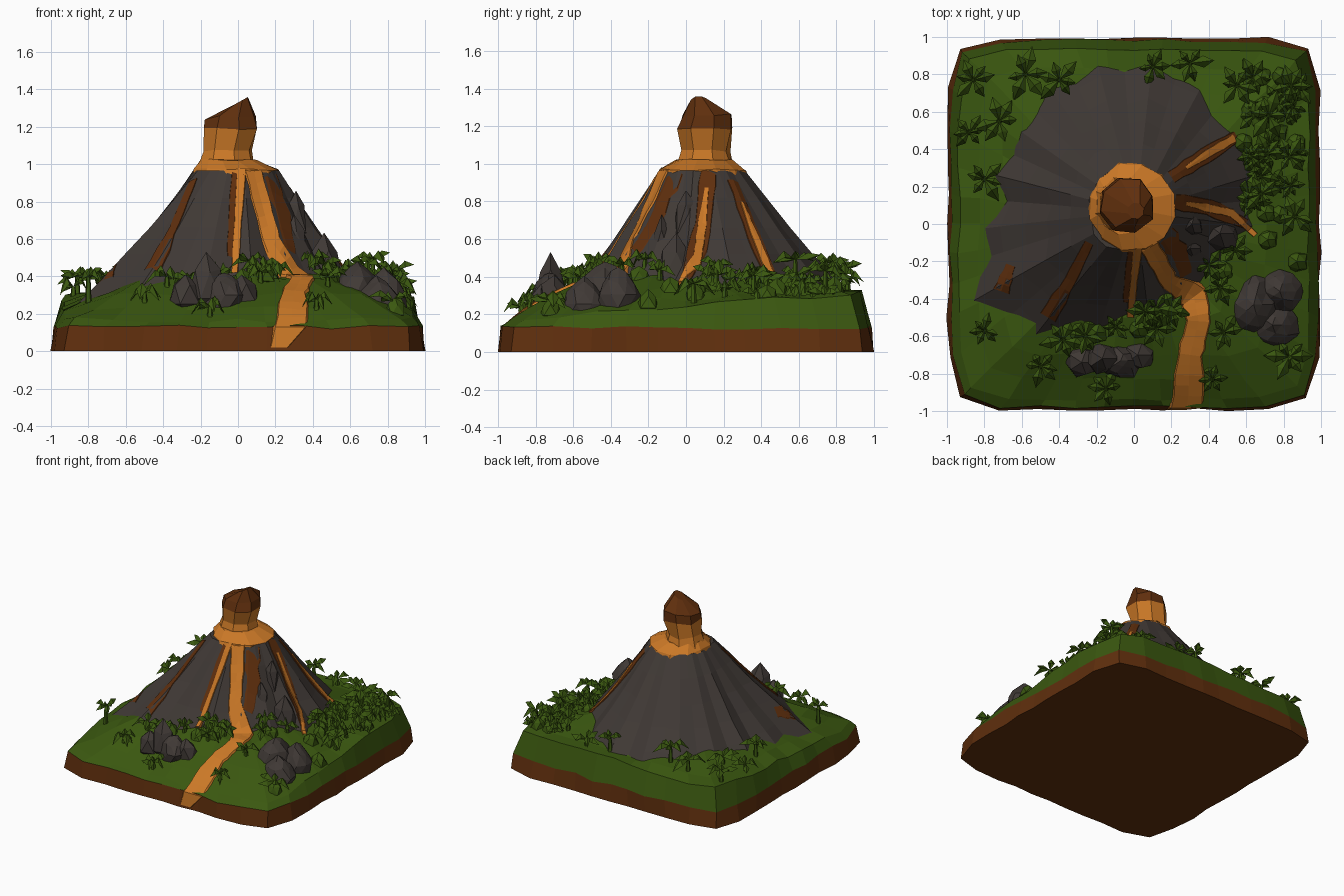
import bpy, bmesh, math, random
from mathutils import Vector, Matrix
from mathutils.bvhtree import BVHTree

if "Cube" in bpy.data.objects:
    bpy.data.objects.remove(bpy.data.objects["Cube"])

random.seed(7)
R = random.uniform


def mat(name, c):
    m = bpy.data.materials.new(name)
    m.diffuse_color = (*c, 1)
    m.use_nodes = True
    m.node_tree.nodes["Principled BSDF"].inputs["Base Color"].default_value = m.diffuse_color
    return m


GRASS = mat("grass_green", (0.043, 0.097, 0.005))
EARTH = mat("earth_brown", (0.115, 0.028, 0.004))
ROCK = mat("rock_grey", (0.051, 0.041, 0.036))
LAVA = mat("lava_orange", (0.60, 0.19, 0.02))


def finish(bm, name, mats):
    bmesh.ops.recalc_face_normals(bm, faces=bm.faces)
    me = bpy.data.meshes.new(name)
    bm.to_mesh(me)
    for m in mats:
        me.materials.append(m)
    ob = bpy.data.objects.new(name, me)
    bpy.context.collection.objects.link(ob)
    return ob


def loft(bm, rings, top=True, bottom=True, index=lambda i: 0):
    vs = [[bm.verts.new(p) for p in r] for r in rings]
    n = len(vs[0])
    for i in range(len(vs) - 1):
        for k in range(n):
            j = (k + 1) % n
            f = bm.faces.new((vs[i][k], vs[i][j], vs[i + 1][j], vs[i + 1][k]))
            f.material_index = index(i)
    if bottom:
        bm.faces.new(vs[0][::-1])
    if top:
        bm.faces.new(vs[-1]).material_index = index(len(vs) - 2)


# Square slab of earth with a grassy top that rises toward the middle
def square(a, s, corner=10):
    c, d = math.cos(a), math.sin(a)
    k = (abs(c) ** corner + abs(d) ** corner) ** (-1 / corner)
    return s * k * c, s * k * d


N = 40
rings = []
for s, z in ((0.995, 0), (0.98, 0.13), (0.935, None), (0.83, None), (0.7, None), (0.5, None), (0.25, None)):
    ring = []
    for k in range(N):
        x, y = square(2 * math.pi * k / N, s)
        edge = 0.24 + 0.08 * y
        h = edge + (0.40 - edge) * min(1, (0.935 - s) / 0.4) + R(-0.015, 0.015)
        zz = h if z is None else z + (R(-0.012, 0.012) if z else 0)
        j = 0.01
        ring.append((x + R(-j, j), y + R(-j, j), zz))
    rings.append(ring)
ground_bm = bmesh.new()
loft(ground_bm, rings, index=lambda i: 0 if i == 0 else 1)
finish(ground_bm, "ground_slab", [EARTH, GRASS])


# Ribbed volcano cone, its foot bulging in some directions
def lobe(a, deg, p):
    return max(0, math.cos(a - math.radians(deg))) ** p


cone_bm = bmesh.new()
M = 32
ribs = [R(-0.02, 0.02) + (0.02 if k % 2 else -0.02) for k in range(M)]
rings = []
for z, r in ((0.25, 0.79), (0.38, 0.68), (0.52, 0.56), (0.66, 0.45), (0.82, 0.335), (0.965, 0.232)):
    t = (z - 0.3) / 0.66
    cx, cy = -0.05 + 0.04 * t, 0.125 - 0.04 * t
    ring = []
    for k in range(M):
        a = 2 * math.pi * k / M
        bulge = 0.15 * lobe(a, 225, 8) - 0.05 * lobe(a, 180, 8) - 0.07 * lobe(a, 275, 8) - 0.07 * lobe(a, 325, 6)
        rr = r + (ribs[k] + bulge) * (1.1 - t) + R(-0.006, 0.006)
        ring.append((cx + rr * math.cos(a), cy + rr * math.sin(a), z))
    rings.append(ring)
loft(cone_bm, rings)
finish(cone_bm, "volcano_cone", [ROCK])
trees = [BVHTree.FromBMesh(b) for b in (ground_bm, cone_bm)]


def ground(x, y):
    hits = [t.ray_cast(Vector((x, y, 3)), Vector((0, 0, -1)))[0] for t in trees]
    return max((h.z for h in hits if h), default=0.15)


# Crater pool and the erupting column with its dark cap
def ring(cx, cy, r, z, n=8, j=0.0, tilt=0.0):
    return [(cx + (r + R(-j, j)) * math.cos(2 * math.pi * k / n + 0.3),
             cy + (r + R(-j, j)) * math.sin(2 * math.pi * k / n + 0.3),
             z + R(-j, j) + tilt * math.cos(2 * math.pi * k / n + 0.3)) for k in range(n)]


bm = bmesh.new()
loft(bm, [ring(-0.01, 0.09, 0.242, 0.935, 12, 0.012), ring(-0.01, 0.09, 0.232, 0.968, 12, 0.01),
          ring(-0.05, 0.095, 0.15, 1.025, 12, 0.005)])
finish(bm, "crater_lava", [LAVA])
bm = bmesh.new()
loft(bm, [ring(-0.065, 0.10, 0.16, 0.98), ring(-0.06, 0.10, 0.135, 1.07, j=0.008),
          ring(-0.04, 0.10, 0.155, 1.185, j=0.01), ring(-0.035, 0.11, 0.14, 1.255, j=0.012, tilt=0.01),
          ring(0.01, 0.07, 0.045, 1.335, tilt=0.025)],
     index=lambda i: 0 if i < 2 else 1)
finish(bm, "eruption_column", [LAVA, EARTH])


# Streams draped over the ground: (x, y, half width)
def stream(name, pts, m, lift, tail=()):
    path = []
    for (x0, y0, w0), (x1, y1, w1) in zip(pts, pts[1:]):
        for i in range(4):
            t = i / 4
            path.append((x0 + (x1 - x0) * t, y0 + (y1 - y0) * t, w0 + (w1 - w0) * t))
    path.append(pts[-1])
    bm = bmesh.new()
    rows = []
    for i, (x, y, w) in enumerate(path):
        a, b = path[max(i - 1, 0)], path[min(i + 1, len(path) - 1)]
        d = Vector((b[0] - a[0], b[1] - a[1])).normalized()
        w *= R(0.85, 1.15)
        row = []
        for u, o in ((-1, -0.02), (-0.8, lift), (0, lift), (0.8, lift), (1, -0.02)):
            px, py = x - d.y * w * u, y + d.x * w * u
            row.append(bm.verts.new((px, py, ground(px, py) + o)))
        rows.append(row)
    for x, y, z, w in tail:
        rows.append([bm.verts.new((x + w * u, y + (0.02 if abs(u) == 1 else 0), z)) for u in (-1, -0.8, 0, 0.8, 1)])
    for a, b in zip(rows, rows[1:]):
        for k in range(4):
            bm.faces.new((a[k], a[k + 1], b[k + 1], b[k]))
    finish(bm, name, [m])


stream("main_lava_stream", [(0.07, -0.10, 0.06), (0.13, -0.2, 0.055), (0.19, -0.31, 0.055), (0.32, -0.39, 0.08),
                            (0.345, -0.52, 0.07), (0.30, -0.70, 0.08), (0.29, -0.92, 0.09)], LAVA, 0.015,
       [(0.28, -0.985, 0.13, 0.10), (0.22, -0.995, 0.02, 0.055)])
stream("front_lava_stream", [(0.02, -0.13, 0.03), (0.0, -0.3, 0.022), (-0.02, -0.5, 0.02)], LAVA, 0.015)
stream("right_lava_stream", [(0.28, 0.11, 0.012), (0.42, 0.08, 0.028), (0.52, 0.06, 0.022), (0.65, -0.06, 0.016)], LAVA, 0.015)
stream("rear_lava_stream", [(0.28, 0.30, 0.012), (0.4, 0.38, 0.025), (0.54, 0.46, 0.025)], LAVA, 0.015)
for i, p in enumerate((
        [(0.14, -0.06, 0.1), (0.22, -0.19, 0.1), (0.27, -0.28, 0.06)],
        [(0.0, -0.15, 0.04), (-0.02, -0.3, 0.04), (-0.03, -0.42, 0.03)],
        [(0.22, 0.12, 0.05), (0.4, 0.09, 0.055), (0.6, 0.0, 0.03)],
        [(0.2, 0.25, 0.04), (0.38, 0.365, 0.05), (0.55, 0.47, 0.035)],
        [(-0.66, -0.22, 0.03), (-0.71, -0.36, 0.05)],
        [(-0.24, -0.1, 0.03), (-0.34, -0.3, 0.04), (-0.46, -0.5, 0.06)])):
    stream(f"scorched_earth_{i + 1}", p, EARTH, 0.006)


# Jagged boulders and outcrops, wide at the foot
def boulder(name, x, y, z0, z1, rx, ry, m=ROCK):
    bm = bmesh.new()
    bmesh.ops.create_icosphere(bm, subdivisions=2 if rx > 0.1 else 1, radius=1)
    for v in bm.verts:
        v.co *= R(0.85, 1.12)
        s = 1 - 0.4 * v.co.z
        v.co = Vector((x + v.co.x * rx * s, y + v.co.y * ry * s, (z0 + z1) / 2 + v.co.z * (z1 - z0) / 2))
    finish(bm, name, [m])


for i, b in enumerate(((0.64, -0.43, 0.17, 0.47, 0.13, 0.16), (0.78, -0.36, 0.17, 0.44, 0.12, 0.12),
                       (0.74, -0.54, 0.12, 0.39, 0.14, 0.13), (-0.28, -0.74, 0.18, 0.42, 0.1, 0.09),
                       (-0.17, -0.72, 0.18, 0.53, 0.10, 0.09), (0.02, -0.70, 0.18, 0.42, 0.1, 0.09),
                       (-0.07, -0.73, 0.17, 0.43, 0.11, 0.1), (0.31, 0.0, 0.55, 0.87, 0.06, 0.07),
                       (0.46, -0.05, 0.3, 0.62, 0.1, 0.1), (0.3, -0.13, 0.45, 0.72, 0.07, 0.06))):
    boulder(f"boulder_{i + 1}", *b)


# Palms and leafy bushes
def plant(name, x, y, trunk, r, leaves=7):
    z = min(ground(x, y), 0.44)
    bm = bmesh.new()
    if trunk > 0.03:
        loft(bm, [ring(x, y, 0.02, z - 0.03, 5), ring(x, y, 0.011, z + trunk, 5)])
    for k in range(leaves):
        a = 2 * math.pi * (k + R(-0.3, 0.3)) / leaves
        l, droop = r * R(0.75, 1.25), R(-0.09, 0.01)
        rise = R(0.01, 0.05)
        M4 = Matrix.Translation((x, y, z + trunk)) @ Matrix.Rotation(a, 4, 'Z')
        v = [bm.verts.new(M4 @ Vector(p)) for p in (
            (0, 0, 0), (l * 0.55, l * 0.25, rise - 0.025), (l * 0.5, 0, rise + 0.01),
            (l * 0.55, -l * 0.25, rise - 0.025), (l, 0, rise + droop))]
        for f in ((0, 2, 1), (0, 3, 2), (1, 2, 4), (2, 3, 4)):
            bm.faces.new([v[i] for i in f])
    finish(bm, name, [GRASS])


palms = [(-0.86, 0.77), (-0.58, 0.80), (-0.40, 0.77), (0.10, 0.84), (-0.80, 0.24), (-0.80, -0.57),
         (0.86, 0.04), (0.84, 0.74), (0.72, 0.58), (0.55, 0.74), (0.83, 0.36), (0.68, 0.16)]
for i, (x, y) in enumerate(palms):
    plant(f"palm_{i + 1}", x, y, R(0.09, 0.15), R(0.09, 0.125), 6)
bushes = [(-0.88, 0.49), (-0.50, -0.76), (-0.15, -0.88), (0.42, -0.83), (0.83, -0.71), (0.30, 0.86),
          (0.06, -0.47), (-0.10, -0.55), (0.40, -0.22), (0.12, -0.56), (-0.26, -0.60), (0.54, -0.14),
          (0.12, -0.45), (0.46, -0.34), (-0.38, -0.62), (0.48, -0.58), (-0.72, 0.55), (0.20, -0.46)]
for i, (x, y) in enumerate(bushes):
    plant(f"bush_{i + 1}", x, y, 0.05, R(0.08, 0.12), 6)
for i in range(20):
    plant(f"jungle_{i + 1}", R(0.58, 0.9), R(-0.15, 0.84), R(0.0, 0.07), R(0.07, 0.11), 6)
shrubs = [(R(0.56, 0.88), R(-0.1, 0.82)) for _ in range(12)]
shrubs += [(0.02, -0.56), (0.14, -0.5), (-0.2, -0.58), (0.48, -0.25), (0.87, -0.2), (0.84, -0.72)]
for i, (x, y) in enumerate(shrubs):
    z = min(ground(x, y), 0.42)
    boulder(f"shrub_{i + 1}", x, y, z - 0.06, z + 0.07, 0.06, 0.06, GRASS)
